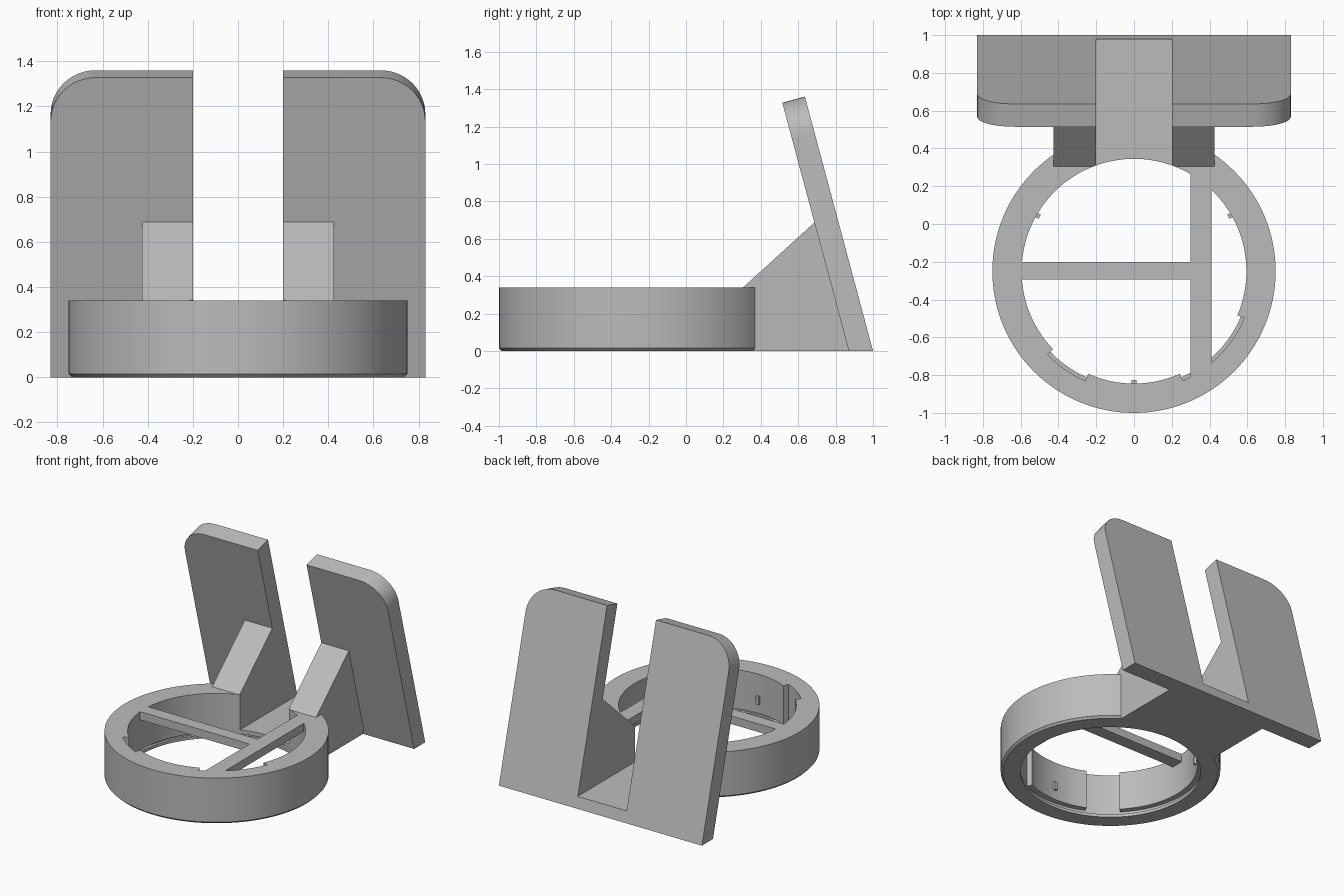
import bpy, bmesh, math

old = bpy.data.objects.get("Cube")
if old:
    bpy.data.objects.remove(old, do_unlink=True)

GREY = (0.5, 0.5, 0.5, 1)
mat = bpy.data.materials.new("matte grey")
mat.use_nodes = True
mat.diffuse_color = GREY
mat.node_tree.nodes["Principled BSDF"].inputs["Base Color"].default_value = GREY

CY = -0.25        # ring centre in y
H = 0.34          # ring height
R_OUT, R_IN, R_GROOVE, R_LIP = 0.75, 0.595, 0.635, 0.615
FLOOR = 0.08      # slot floor height
SEG = 128


def finish(name, bm):
    bmesh.ops.recalc_face_normals(bm, faces=bm.faces)
    mesh = bpy.data.meshes.new(name)
    bm.to_mesh(mesh)
    bm.free()
    mesh.materials.append(mat)
    ob = bpy.data.objects.new(name, mesh)
    bpy.context.collection.objects.link(ob)
    return ob


def loft(name, loops):
    """Skin a stack of equal-length closed loops and cap the ends."""
    bm = bmesh.new()
    rows = [[bm.verts.new(p) for p in loop] for loop in loops]
    n = len(rows[0])
    for a, b in zip(rows, rows[1:]):
        for i in range(n):
            j = (i + 1) % n
            bm.faces.new((a[i], a[j], b[j], b[i]))
    bm.faces.new(rows[0])
    bm.faces.new(rows[-1])
    return finish(name, bm)


def box(name, x0, x1, y0, y1, z0, z1):
    return loft(name, [[(x0, y0, z), (x1, y0, z), (x1, y1, z), (x0, y1, z)] for z in (z0, z1)])


def turned(name, profile):
    """Solid of revolution about the ring axis from (radius, z) pairs."""
    angles = [2 * math.pi * i / SEG for i in range(SEG)]
    return loft(name, [[(r * math.cos(a), CY + r * math.sin(a), z) for a in angles]
                       for r, z in profile])


def wedge(name, a0, a1, r0, r1, z0, z1):
    """Ring sector between two angles in degrees."""
    n = 12
    arc = [math.radians(a0 + (a1 - a0) * i / n) for i in range(n + 1)]
    path = [(r0, a) for a in arc] + [(r1, a) for a in reversed(arc)]
    return loft(name, [[(r * math.cos(a), CY + r * math.sin(a), z) for r, a in path]
                       for z in (z0, z1)])


def combine(target, tool, operation):
    mod = target.modifiers.new("cut", "BOOLEAN")
    mod.operation = operation
    mod.solver = "EXACT"
    mod.object = tool
    bpy.context.view_layer.objects.active = target
    bpy.ops.object.modifier_apply(modifier=mod.name)
    bpy.data.objects.remove(tool, do_unlink=True)


# Ring body with chamfered foot
stand = turned("stand_body", [(R_OUT - 0.015, 0), (R_OUT, 0.015), (R_OUT, H)])

# Leaning back plate with rounded top corners
TILT = math.radians(15)
T, W, RAD = 0.125, 0.83, 0.2
TOP = 1.36 / math.cos(TILT)
outline = [(-W, -0.2), (W, -0.2)]
for sx, start in ((1, 0), (-1, 90)):
    for i in range(13):
        a = math.radians(start + 90 * i / 12)
        outline.append((sx * (W - RAD) + RAD * math.cos(a), TOP - RAD + RAD * math.sin(a)))


def lean(x, s, depth):
    return (x, 1 - s * math.sin(TILT) - depth * math.cos(TILT),
            s * math.cos(TILT) - depth * math.sin(TILT))


# The front edge drops with the lean, so the height is measured on the back face
plate = loft("plate", [[lean(x, s, d) for x, s in outline] for d in (0, T)])
combine(plate, box("ground_cut", -2, 2, -2, 3, -1, 0), "DIFFERENCE")

# Sloped brace joining ring and plate
BW = 0.425
side = [(0.305, 0), (0.305, 0.015), (0.305, H), (0.69, 0.69), (0.86, 0.05), (0.89, 0)]
brace = loft("brace", [[(sx * (BW - (0.012 if z == 0 else 0)), y, z) for y, z in side]
                       for sx in (-1, 1)])
combine(stand, brace, "UNION")
combine(stand, plate, "UNION")

# Stepped bore with a groove above the bottom lip
bore = turned("bore", [(R_LIP, -0.1), (R_LIP, 0.022), (R_GROOVE, 0.022),
                       (R_GROOVE, 0.05), (R_IN, 0.05), (R_IN, H + 0.05)])
combine(stand, bore, "DIFFERENCE")

# Entry notches in the bore
for a0, a1 in ((224, 246), (294, 337)):
    combine(stand, wedge("notch", a0, a1, 0.5, R_GROOVE, 0.03, H + 0.05), "DIFFERENCE")

# Central slot through plate, brace and ring
combine(stand, box("slot", -0.2, 0.2, 0, 2, FLOOR, 2), "DIFFERENCE")

# Cross bars flush with the ring top
bars = [box("long_bar", 0.30, 0.41, -0.81, 0.28, H - 0.06, H),
        box("short_bar", -0.63, 0.305, -0.295, -0.2, H - 0.06, H)]

# Small locating nubs inside the bore
nubs = [wedge("nub_%d" % a, a - 1.2, a + 1.2, R_IN - 0.018, R_IN + 0.01, 0.12, 0.18)
        for a in (30, 150, 270)]

# Smooth curved walls, keep edges crisp
bpy.ops.object.select_all(action="DESELECT")
for ob in [stand] + bars + nubs:
    ob.select_set(True)
bpy.context.view_layer.objects.active = stand
bpy.ops.object.shade_smooth_by_angle(angle=math.radians(25))
